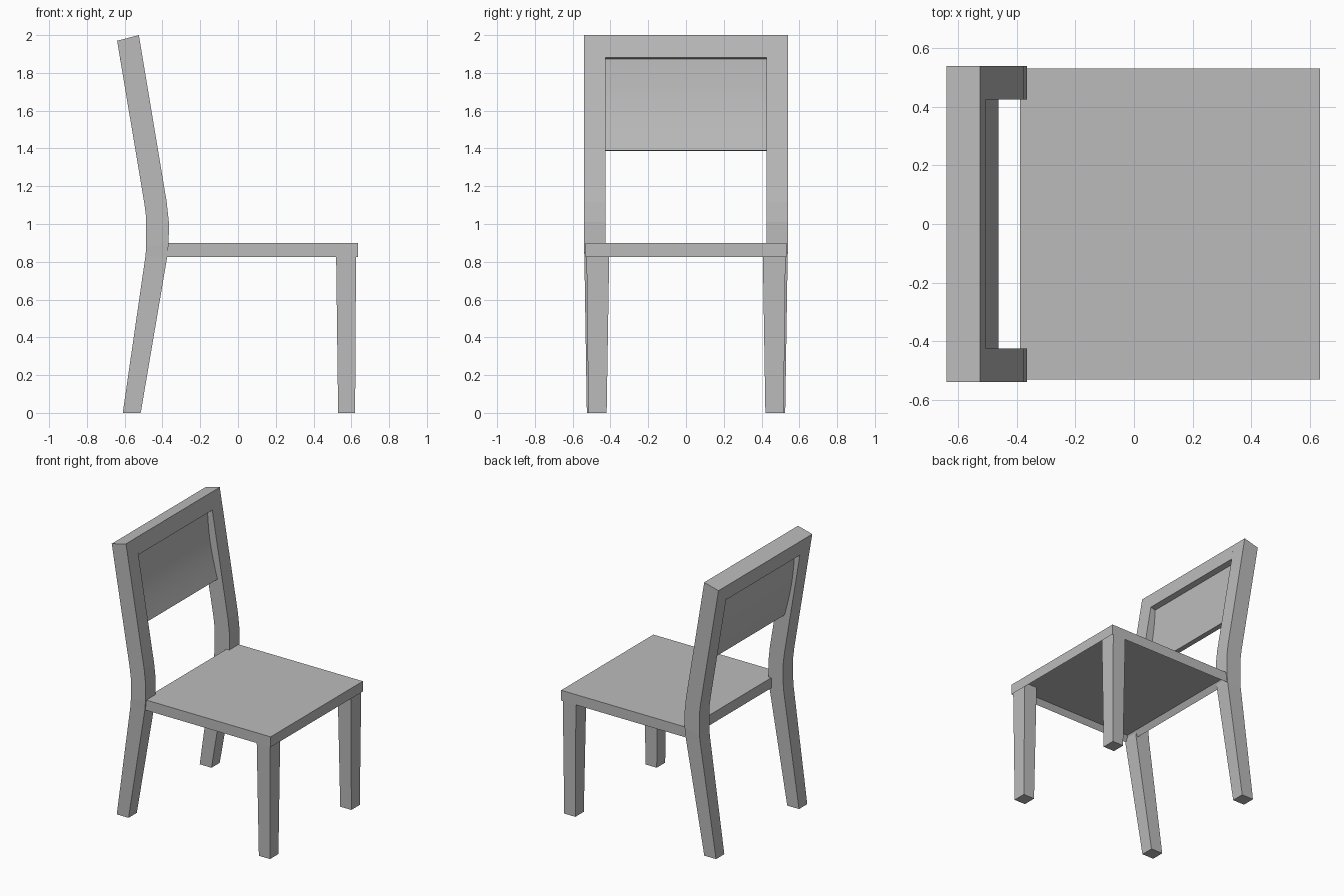
import bpy, bmesh, math

if "Cube" in bpy.data.objects:
    bpy.data.objects.remove(bpy.data.objects["Cube"])

grey = bpy.data.materials.new("plain grey")
grey.diffuse_color = (0.5, 0.5, 0.5, 1)
grey.use_nodes = True
grey.node_tree.nodes["Principled BSDF"].inputs["Base Color"].default_value = grey.diffuse_color


def finish(name, bm, mirror=False):
    bmesh.ops.recalc_face_normals(bm, faces=bm.faces)
    me = bpy.data.meshes.new(name)
    bm.to_mesh(me)
    bm.free()
    ob = bpy.data.objects.new(name, me)
    bpy.context.collection.objects.link(ob)
    me.materials.append(grey)
    if mirror:
        m = ob.modifiers.new("mirror", 'MIRROR')
        m.use_axis = (False, True, False)
    return ob


def loft(name, sections, mirror=False):
    """Each section: back (x, z), front (x, z), y low, y high."""
    bm = bmesh.new()
    rings = []
    for (bx, bz), (fx, fz), y0, y1 in sections:
        rings.append([bm.verts.new(p) for p in
                      ((bx, y0, bz), (fx, y0, fz), (fx, y1, fz), (bx, y1, bz))])
    for a, b in zip(rings, rings[1:]):
        for i in range(4):
            j = (i + 1) % 4
            bm.faces.new((a[i], a[j], b[j], b[i]))
    bm.faces.new(rings[0])
    bm.faces.new(rings[-1])
    return finish(name, bm, mirror)


# Back posts: splayed lower legs, short upright bend, leaning top
loft("back_post", [
    ((-0.61, 0.0), (-0.515, 0.0), 0.43, 0.525),
    ((-0.49, 0.83), (-0.375, 0.825), 0.425, 0.538),
    ((-0.486, 0.88), (-0.367, 0.9), 0.425, 0.54),
    ((-0.486, 1.03), (-0.366, 1.01), 0.425, 0.54),
    ((-0.496, 1.11), (-0.378, 1.12), 0.425, 0.54),
    ((-0.64, 1.97), (-0.525, 2.0), 0.425, 0.54)], mirror=True)

# Top rail between the posts
loft("top_rail", [
    ((-0.621, 1.855), (-0.505, 1.882), -0.425, 0.425),
    ((-0.64, 1.97), (-0.525, 2.0), -0.425, 0.425)])

# Gently curved back panel
rows = []
N = 12
for i in range(N + 1):
    t = i / N
    x = -0.463 - 0.082 * t - 0.016 * math.sin(math.pi * t)
    z = 1.39 + 0.49 * t
    rows.append(((x - 0.034, z - 0.004), (x, z), -0.425, 0.425))
panel = loft("back_panel", rows)
bpy.context.view_layer.objects.active = panel
panel.select_set(True)
bpy.ops.object.shade_smooth_by_angle()

# Front legs, tapering downwards
loft("front_leg", [
    ((0.53, 0.0), (0.62, 0.0), 0.42, 0.517),
    ((0.519, 0.87), (0.625, 0.87), 0.406, 0.527)], mirror=True)

# Seat with a hollow underside
bm = bmesh.new()
bmesh.ops.create_cube(bm, size=1)
for v in bm.verts:
    v.co = (0.1225 + v.co.x * 1.025, v.co.y * 1.062, 0.8625 + v.co.z * 0.075)
under = min(bm.faces, key=lambda f: f.calc_center_median().z)
bmesh.ops.inset_region(bm, faces=[under], thickness=0.035)
bmesh.ops.translate(bm, verts=under.verts[:], vec=(0, 0, 0.04))
finish("seat", bm)
